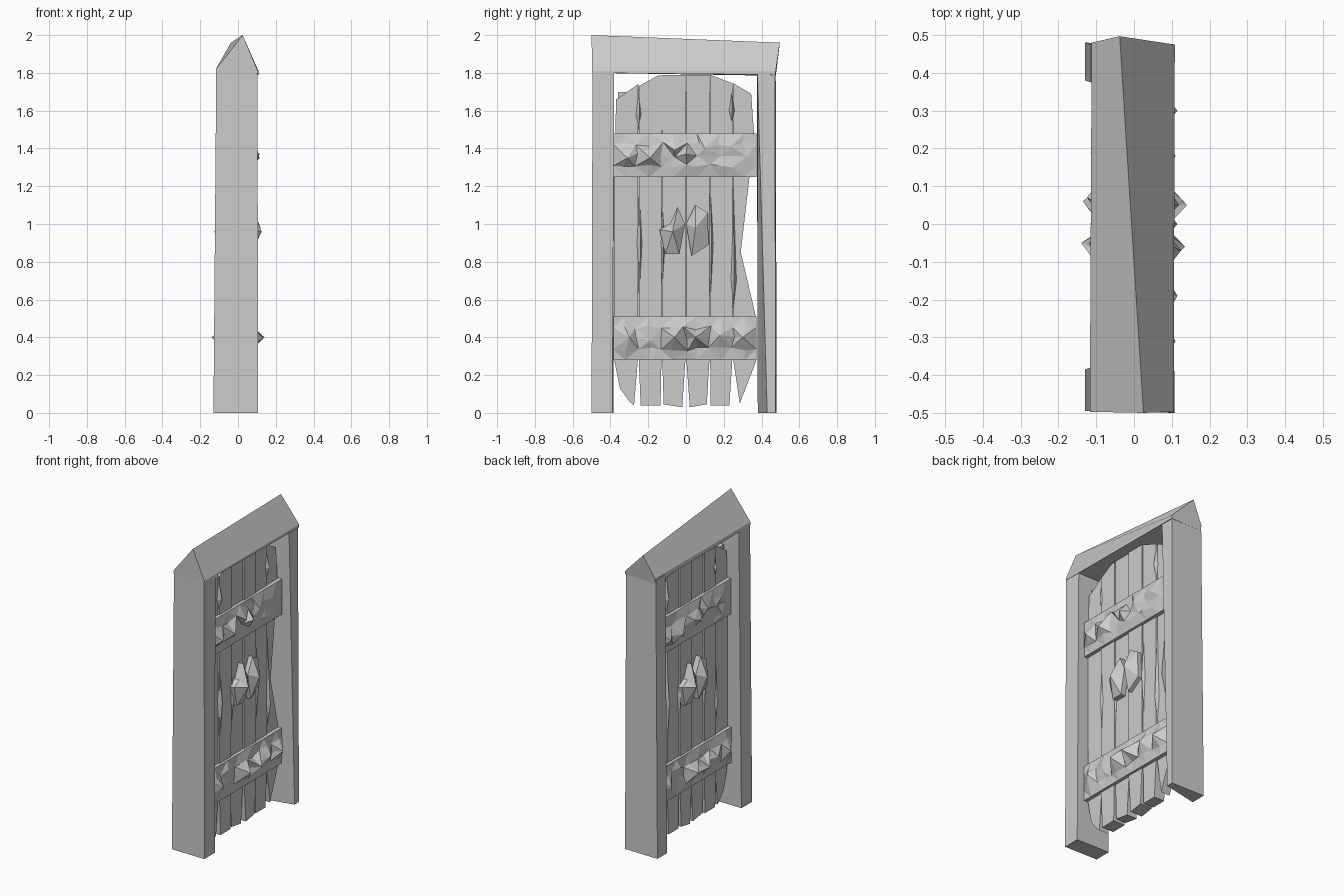
import bpy, bmesh, random
from mathutils import Vector

if "Cube" in bpy.data.objects:
    bpy.data.objects.remove(bpy.data.objects["Cube"])

random.seed(4)


def finish(name, bm):
    bmesh.ops.recalc_face_normals(bm, faces=bm.faces)
    me = bpy.data.meshes.new(name)
    bm.to_mesh(me)
    bm.free()
    ob = bpy.data.objects.new(name, me)
    bpy.context.collection.objects.link(ob)
    return ob


def loft(name, a, b):
    """Closed solid between two matching outlines."""
    bm = bmesh.new()
    va = [bm.verts.new(p) for p in a]
    vb = [bm.verts.new(p) for p in b]
    n = len(va)
    bm.faces.new(va)
    bm.faces.new(vb)
    for i in range(n):
        bm.faces.new((va[i], va[(i + 1) % n], vb[(i + 1) % n], vb[i]))
    return finish(name, bm)


def slab(name, outline, x0, x1):
    """Extrude a (y, z) outline through the door thickness."""
    return loft(name, [(x0, y, z) for y, z in outline], [(x1, y, z) for y, z in outline])


# Frame posts, slightly crooked
loft("left_post",
     [(-0.13, -0.495, 0), (0.107, -0.5, 0), (0.107, -0.39, 0), (-0.13, -0.385, 0)],
     [(-0.115, -0.495, 1.82), (0.103, -0.495, 1.81), (0.103, -0.38, 1.81), (-0.115, -0.38, 1.82)])
loft("right_post",
     [(-0.13, 0.38, 0), (0.107, 0.43, 0), (0.107, 0.475, 0), (-0.13, 0.48, 0)],
     [(-0.115, 0.375, 1.81), (0.103, 0.378, 1.81), (0.103, 0.47, 1.81), (-0.115, 0.475, 1.81)])

# Gabled lintel with a skewed ridge
loft("lintel",
     [(-0.117, -0.495, 1.80), (-0.117, -0.497, 1.82), (0.025, -0.5, 2.0), (0.105, -0.497, 1.81), (0.105, -0.495, 1.80)],
     [(-0.112, 0.475, 1.785), (-0.112, 0.48, 1.82), (-0.038, 0.497, 1.96), (0.108, 0.475, 1.81), (0.108, 0.472, 1.79)])

# Door planks: outlines with an arched top and ragged bottom
planks = [
    [(-0.38, 0.28), (-0.35, 0.13), (-0.30, 0.06), (-0.275, 0.04), (-0.255, 0.28), (-0.255, 1.74),
     (-0.34, 1.68), (-0.37, 1.66), (-0.38, 1.25)],
    [(-0.25, 0.28), (-0.24, 0.04), (-0.135, 0.04), (-0.13, 0.28), (-0.128, 1.785), (-0.15, 1.785), (-0.25, 1.73)],
    [(-0.126, 0.28), (-0.118, 0.045), (-0.02, 0.03), (-0.003, 0.28), (-0.003, 1.79), (-0.126, 1.79)],
    [(0.002, 0.28), (0.02, 0.03), (0.11, 0.045), (0.124, 0.28), (0.124, 1.79), (0.002, 1.79)],
    [(0.128, 0.28), (0.13, 0.04), (0.23, 0.04), (0.245, 0.28), (0.245, 1.745), (0.128, 1.79)],
    [(0.25, 0.28), (0.285, 0.05), (0.30, 0.09), (0.37, 0.27), (0.37, 0.51), (0.29, 0.85),
     (0.335, 1.24), (0.36, 1.48), (0.345, 1.69), (0.25, 1.745)],
]
for i, o in enumerate(planks):
    t = (0.034, 0.042, 0.036, 0.043, 0.037, 0.032)[i]
    slab("plank_%d" % (i + 1), o, -t, t)
slab("plank_backing", [(-0.36, 0.3), (0.28, 0.3), (0.28, 1.7), (-0.36, 1.7)], -0.022, 0.022)

# Splintered ridges on both faces of the planks: y, low z, wide z, high z
for i, (y, z0, zm, z1) in enumerate([(0.13, 0.54, 0.9, 1.24), (0.25, 0.54, 0.7, 1.24),
                                     (-0.125, 0.64, 0.9, 1.12), (-0.245, 0.53, 0.9, 1.24),
                                     (-0.25, 1.5, 1.58, 1.74), (0.24, 1.52, 1.6, 1.73)]):
    for s, tag in ((1, "front"), (-1, "rear")):
        bm = bmesh.new()
        w = 0.018
        v = [bm.verts.new((s * x, s * y + dy, z)) for x, dy, z in
             ((0.03, 0, z0), (0.03, w, zm), (0.03, 0, z1), (0.03, -w, zm), (0.056, 0.005, zm))]
        bm.faces.new(v[:4])
        for k in range(4):
            bm.faces.new((v[k], v[(k + 1) % 4], v[4]))
        finish("splinter_%s_%d" % (tag, i + 1), bm)


def band(name, zlo, zhi, peaks, ny=12, nz=4):
    """Rough hammered cross band covering both faces, with raised facets."""
    bm = bmesh.new()
    sides = []
    for s in (1, -1):
        grid = []
        for j in range(nz + 1):
            row = []
            for i in range(ny + 1):
                y = -0.385 + 0.757 * i / ny
                z = zlo + (zhi - zlo) * j / nz
                edge = i in (0, ny) or j in (0, nz)
                x = 0.058 if edge else 0.066 + random.uniform(-0.006, 0.014)
                if not edge:
                    y += random.uniform(-0.015, 0.015)
                    z += random.uniform(-0.012, 0.012)
                row.append(bm.verts.new((s * x, y, z)))
            grid.append(row)
        # Pull the nearest inner vertex out to each peak
        for py, pz, px in peaks:
            target = Vector((0, s * py, pz))
            inner = [v for r in grid[1:-1] for v in r[1:-1]]
            v = min(inner, key=lambda q: (Vector((0, q.co.y, q.co.z)) - target).length)
            v.co = (s * px, s * py, pz)
        for j in range(nz):
            for i in range(ny):
                a, b, c, d = grid[j][i], grid[j][i + 1], grid[j + 1][i + 1], grid[j + 1][i]
                if (i + j) % 2:
                    bm.faces.new((a, b, c)), bm.faces.new((a, c, d))
                else:
                    bm.faces.new((a, b, d)), bm.faces.new((b, c, d))
        rim = (grid[0] + [r[-1] for r in grid[1:]] + grid[-1][-2::-1]
               + [r[0] for r in grid[-2:0:-1]])
        sides.append(rim)
    f, r = sides
    for k in range(len(f)):
        m = (k + 1) % len(f)
        bm.faces.new((f[k], f[m], r[m], r[k]))
    return finish(name, bm)


band("upper_band", 1.25, 1.48,
     [(-0.31, 1.35, 0.11), (-0.19, 1.35, 0.115), (-0.06, 1.39, 0.105), (0.0, 1.37, 0.115), (0.1, 1.40, 0.09)])
band("lower_band", 0.28, 0.51,
     [(-0.30, 0.40, 0.105), (-0.06, 0.40, 0.135), (0.05, 0.40, 0.14), (0.18, 0.41, 0.11), (0.30, 0.40, 0.115)])

# Faceted handle plates, one pair per face
shapes = {
    "right": ([(0.0, 1.0), (0.05, 1.1), (0.115, 1.06), (0.12, 0.89), (0.03, 0.83)], (0.05, 0.98, 0.12)),
    "left": ([(-0.005, 1.0), (-0.045, 1.09), (-0.085, 1.0), (-0.14, 0.97), (-0.11, 0.84), (-0.035, 0.84)],
             (-0.07, 0.96, 0.125)),
}
for tag, (outline, (ay, az, ax)) in shapes.items():
    for s, face in ((1, "front"), (-1, "rear")):
        bm = bmesh.new()
        base = [bm.verts.new((s * 0.035, s * y, z)) for y, z in outline]
        mid = [bm.verts.new((s * 0.07, s * y, z)) for y, z in outline]
        tip = bm.verts.new((s * ax, s * ay, az))
        bm.faces.new(base)
        n = len(base)
        for k in range(n):
            m = (k + 1) % n
            bm.faces.new((base[k], base[m], mid[m], mid[k]))
            bm.faces.new((mid[k], mid[m], tip))
        finish("handle_%s_%s" % (face, tag), bm)
